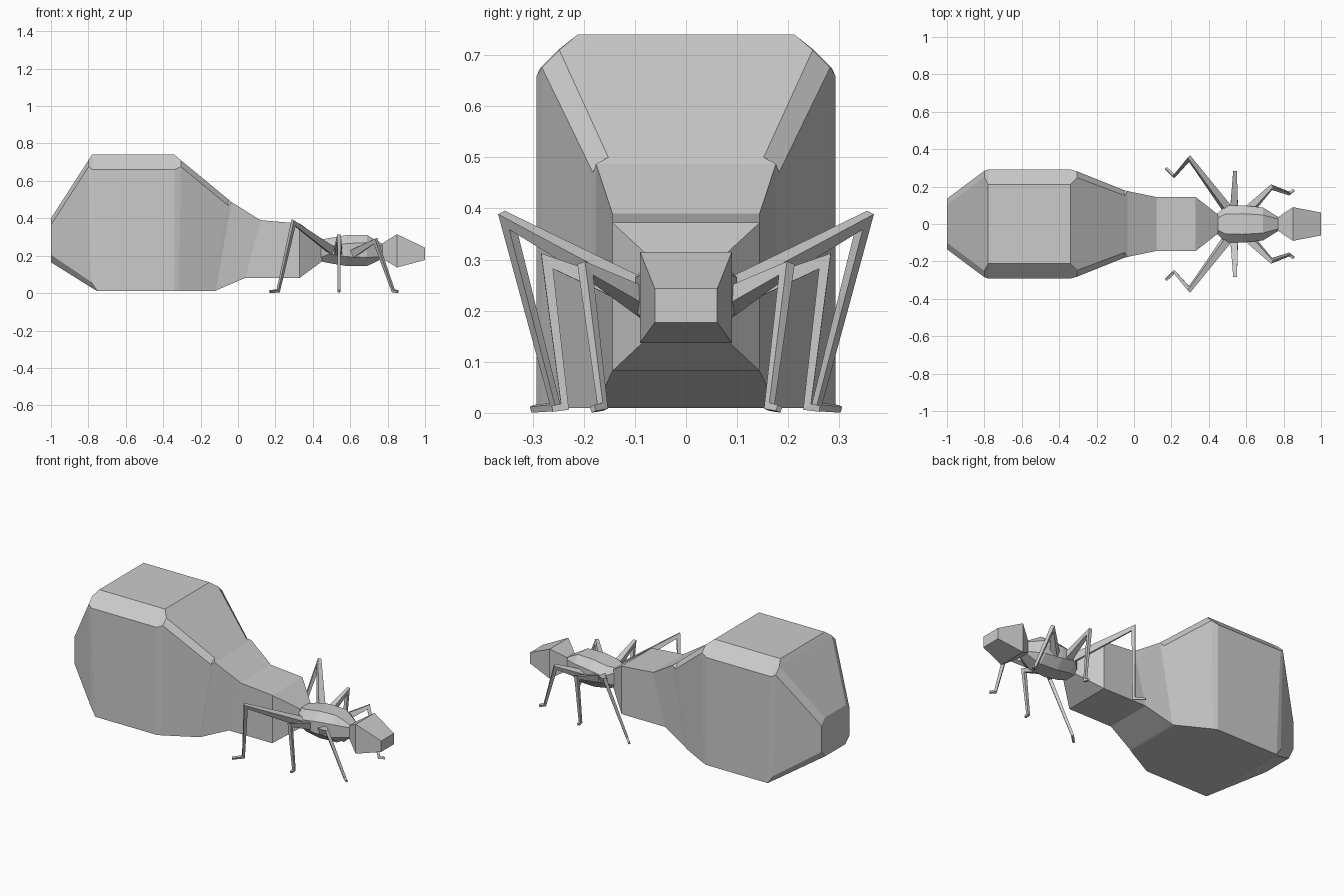
import bpy, bmesh
from mathutils import Vector


def make_object(name, bm):
    bmesh.ops.remove_doubles(bm, verts=bm.verts, dist=0.0005)
    bmesh.ops.recalc_face_normals(bm, faces=bm.faces)
    me = bpy.data.meshes.new(name)
    bm.to_mesh(me)
    bm.free()
    ob = bpy.data.objects.new(name, me)
    bpy.context.collection.objects.link(ob)
    return ob


def loft(name, rings):
    """Skin a list of equal-length point rings and cap both ends."""
    bm = bmesh.new()
    vs = [[bm.verts.new(p) for p in r] for r in rings]
    n = len(vs[0])
    for a, b in zip(vs, vs[1:]):
        for i in range(n):
            j = (i + 1) % n
            bm.faces.new((a[i], a[j], b[j], b[i]))
    bm.faces.new(vs[0])
    bm.faces.new(vs[-1][::-1])
    return make_object(name, bm)


def section(xt, xb, w, z0, z1, ct, cb):
    """Chamfered box section; xt / xb are the x of its top and bottom."""
    half = [(w - cb, z0), (w, z0 + cb), (w, z1 - ct), (w - ct, z1)]
    pts = half + [(-y, z) for y, z in reversed(half)]
    return [(xb + (xt - xb) * (z - z0) / (z1 - z0), y, z) for y, z in pts]


def body(name, rows):
    return loft(name, [section(*r) for r in rows])


# Swollen abdomen, tapering to the waist
body("abdomen", [
    (-1.0, -1.0, 0.135, 0.165, 0.40, 0.035, 0.04),
    (-0.80, -0.785, 0.285, 0.03, 0.71, 0.035, 0.03),
    (-0.78, -0.75, 0.292, 0.01, 0.74, 0.08, 0.0),
    (-0.34, -0.34, 0.292, 0.01, 0.74, 0.08, 0.0),
    (-0.305, -0.315, 0.282, 0.01, 0.71, 0.034, 0.0),
    (-0.05, -0.13, 0.182, 0.01, 0.50, 0.03, 0.0),
    (-0.035, -0.12, 0.176, 0.013, 0.487, 0.0, 0.0),
    (0.12, 0.04, 0.144, 0.082, 0.39, 0.0, 0.0),
    (0.33, 0.33, 0.144, 0.082, 0.372, 0.0, 0.0),
    (0.45, 0.45, 0.05, 0.17, 0.285, 0.0, 0.0),
])

# Thorax
body("thorax", [
    (0.44, 0.44, 0.05, 0.17, 0.285, 0.02, 0.02),
    (0.49, 0.49, 0.098, 0.16, 0.295, 0.045, 0.05),
    (0.58, 0.58, 0.10, 0.145, 0.31, 0.045, 0.05),
    (0.69, 0.69, 0.088, 0.145, 0.31, 0.04, 0.045),
    (0.775, 0.775, 0.035, 0.185, 0.262, 0.01, 0.01),
])

# Head
body("head", [
    (0.77, 0.77, 0.036, 0.185, 0.265, 0.0, 0.0),
    (0.85, 0.85, 0.09, 0.137, 0.315, 0.0, 0.0),
    (1.0, 1.0, 0.061, 0.177, 0.243, 0.0, 0.0),
])


def leg(name, path, radii):
    """Square tapered tube with mitred joints."""
    p = [Vector(q) for q in path]
    d = [(b - a).normalized() for a, b in zip(p, p[1:])]
    n = d[0].cross(d[1]).normalized()
    rings = []
    for i, (c, r) in enumerate(zip(p, radii)):
        d0, d1 = d[max(i - 1, 0)], d[min(i, len(d) - 1)]
        t = (d0 + d1).normalized()
        s = t.cross(n).normalized() * r * min(1 / max(t.dot(d1), 0.1), 1.9)
        m = n * r
        rings.append([c + s + m, c + s - m, c - s - m, c - s + m])
    return loft(name, rings)


# Three pairs of legs: hip, knee, ankle, toe
LEGS = {
    "hind_leg": [(0.50, 0.08, 0.23), (0.297, 0.35, 0.377),
                 (0.215, 0.255, 0.012), (0.17, 0.30, 0.008)],
    "middle_leg": [(0.535, 0.08, 0.22), (0.54, 0.272, 0.297),
                   (0.54, 0.237, 0.012), (0.538, 0.262, 0.008)],
    "front_leg": [(0.62, 0.08, 0.215), (0.735, 0.197, 0.28),
                  (0.83, 0.163, 0.012), (0.855, 0.182, 0.008)],
}
for name, path in LEGS.items():
    for side, sgn in (("left", 1), ("right", -1)):
        leg(f"{side}_{name}", [(x, y * sgn, z) for x, y, z in path],
            (0.021, 0.010, 0.007, 0.006))
